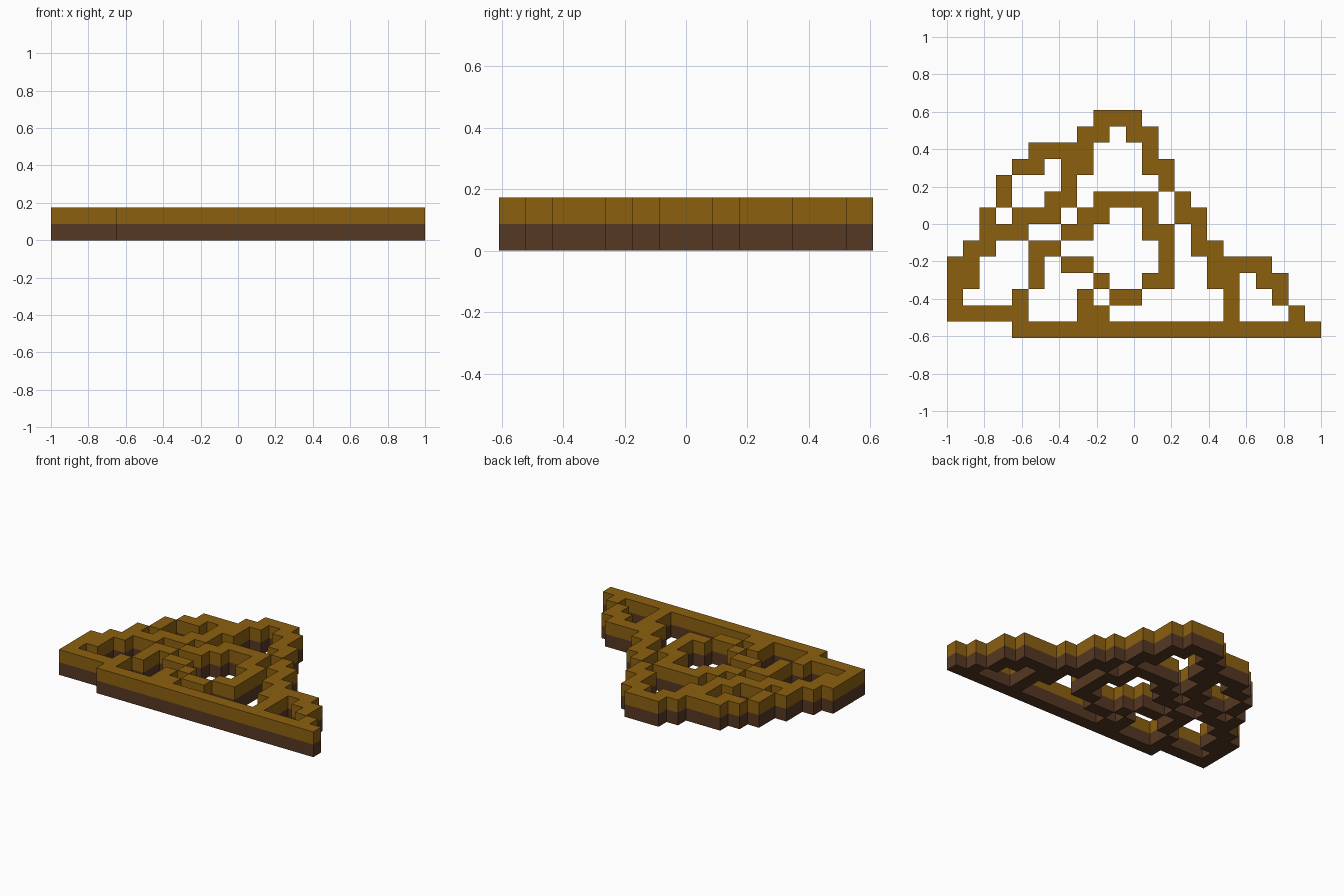
import bpy, bmesh, math

if "Cube" in bpy.data.objects:
    bpy.data.objects.remove(bpy.data.objects["Cube"], do_unlink=True)

# Plan of the lattice, back row first
PLAN = [
    ".........###...........",
    "........##.##..........",
    ".....####...#..........",
    "....##.##...##.........",
    "...#...#.....#.........",
    "...#..##.####.#........",
    "..#.###.##..#.##.......",
    "..###..##...##.#.......",
    ".##..##......#.##......",
    "##...#.##....#..####...",
    "##...#...#..##..##.##..",
    "#...#...#.##.....#..#..",
    "#####...##.......#...#.",
    "....###################",
]
COLS, ROWS = len(PLAN[0]), len(PLAN)
CELL = 2 / COLS


def filled(c, r):
    return 0 <= c < COLS and 0 <= r < ROWS and PLAN[r][c] == "#"


def material(name, color):
    mat = bpy.data.materials.new(name)
    mat.use_nodes = True
    mat.diffuse_color = color
    mat.node_tree.nodes["Principled BSDF"].inputs["Base Color"].default_value = color
    return mat


def lattice_layer(name, z0, z1, cap_top, mat):
    """Walls around the filled cells, capped on the outer side only."""
    bm = bmesh.new()
    for r in range(ROWS):
        for c in range(COLS):
            if not filled(c, r):
                continue
            x0, y1 = c * CELL - 1, (ROWS / 2 - r) * CELL
            x1, y0 = x0 + CELL, y1 - CELL
            ring = [(x0, y0), (x1, y0), (x1, y1), (x0, y1)]
            outward = [(0, 1), (1, 0), (0, -1), (-1, 0)]
            # Cap
            cap = [(x, y, z1) for x, y in ring] if cap_top else [(x, y, z0) for x, y in reversed(ring)]
            bm.faces.new([bm.verts.new(p) for p in cap])
            # Side walls where the neighbouring cell is empty
            for i, (dc, dr) in enumerate(outward):
                if not filled(c + dc, r + dr):
                    a, b = ring[i], ring[(i + 1) % 4]
                    wall = [(*a, z0), (*b, z0), (*b, z1), (*a, z1)]
                    bm.faces.new([bm.verts.new(p) for p in wall])
    bmesh.ops.remove_doubles(bm, verts=bm.verts[:], dist=CELL / 100)
    # Merge cells into clean flat faces
    bmesh.ops.dissolve_limit(bm, angle_limit=math.radians(1),
                             verts=bm.verts[:], edges=bm.edges[:])
    mesh = bpy.data.meshes.new(name)
    bm.to_mesh(mesh)
    bm.free()
    mesh.materials.append(mat)
    obj = bpy.data.objects.new(name, mesh)
    bpy.context.collection.objects.link(obj)
    return obj


ochre = material("ochre", (0.262, 0.117, 0.005, 1))
brown = material("dark brown", (0.093, 0.040, 0.017, 1))

# Two stacked layers
lattice_layer("lower_lattice", 0, CELL, False, brown)
lattice_layer("upper_lattice", CELL, 2 * CELL, True, ochre)
